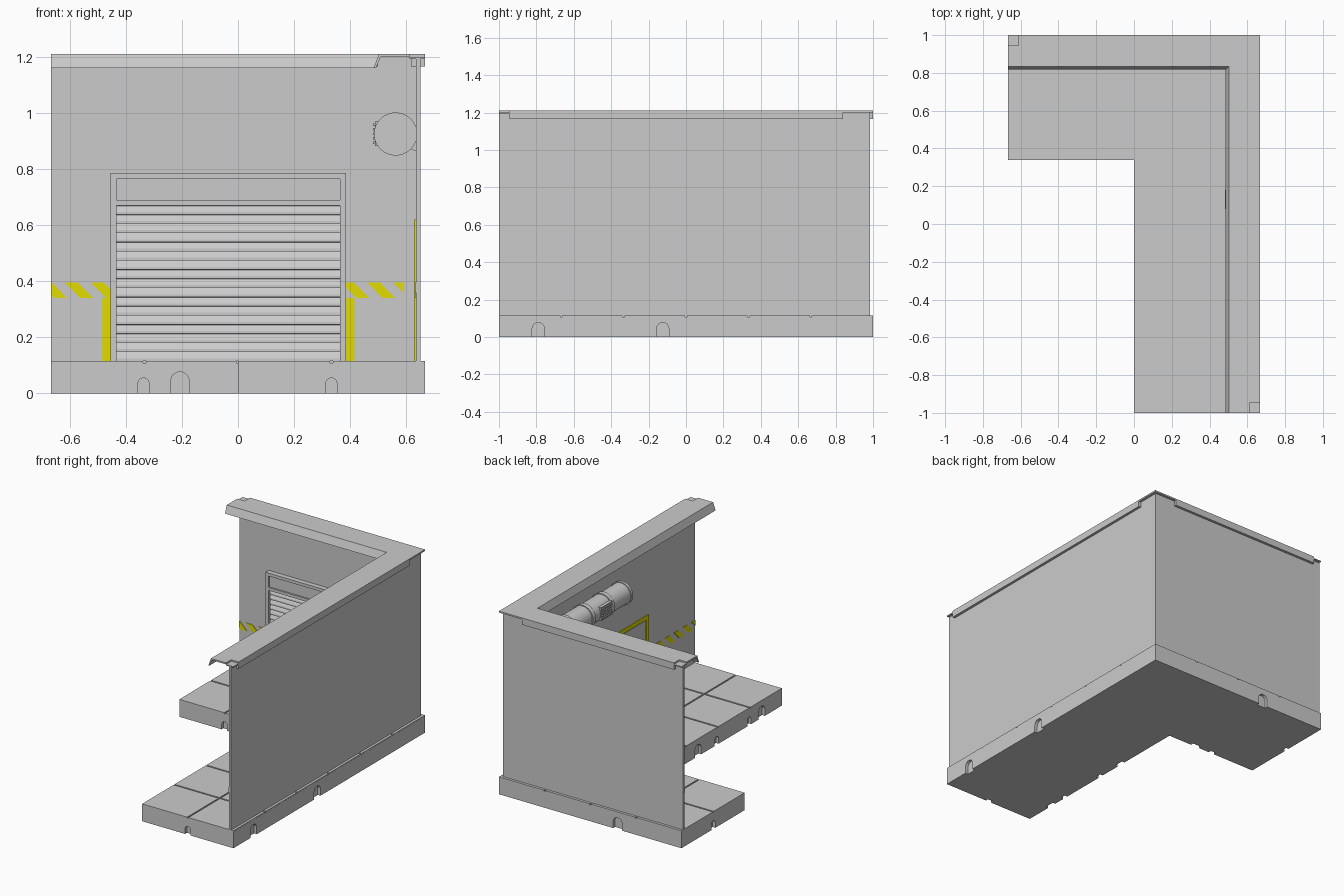
import bpy, bmesh, math
from mathutils import Vector

if "Cube" in bpy.data.objects:
    bpy.data.objects.remove(bpy.data.objects["Cube"])

W = 0.667            # half width in x
IX, IY = 0.635, 0.968  # inner faces of the right and back walls

yellow = bpy.data.materials.new("safety_yellow")
yellow.diffuse_color = (0.75, 0.72, 0.0, 1)
yellow.use_nodes = True
yellow.node_tree.nodes["Principled BSDF"].inputs["Base Color"].default_value = yellow.diffuse_color


def finish(bm, name, mat=None):
    bmesh.ops.recalc_face_normals(bm, faces=bm.faces)
    me = bpy.data.meshes.new(name)
    bm.to_mesh(me)
    bm.free()
    ob = bpy.data.objects.new(name, me)
    bpy.context.collection.objects.link(ob)
    if mat:
        me.materials.append(mat)
    return ob


def add_prism(bm, pts, vec):
    """Extrude the closed outline pts along vec."""
    f = bm.faces.new([bm.verts.new(p) for p in pts])
    r = bmesh.ops.extrude_face_region(bm, geom=[f])
    bmesh.ops.translate(bm, vec=vec, verts=[v for v in r["geom"] if isinstance(v, bmesh.types.BMVert)])


def add_box(bm, x0, x1, y0, y1, z0, z1):
    add_prism(bm, [(x0, y0, z0), (x1, y0, z0), (x1, y1, z0), (x0, y1, z0)], (0, 0, z1 - z0))


def boxes(name, *dims, mat=None):
    bm = bmesh.new()
    for d in dims:
        add_box(bm, *d)
    return finish(bm, name, mat)


# Base slab: L-shaped plinth
bm = bmesh.new()
add_prism(bm, [(0, -1, 0), (W, -1, 0), (W, 1, 0), (-W, 1, 0), (-W, 0.34, 0), (0, 0.34, 0)], (0, 0, 0.108))
base = finish(bm, "base_slab")

# Arched drain notches cut into the base sides: (x, y, big, runs along x)
bm = bmesh.new()
notches = [(-0.337, 0.34, 0, 1), (-0.207, 0.34, 1, 1), (0.333, -1, 0, 1), (-0.2, 1, 1, 1),
           (W, -0.79, 1, 0), (W, -0.125, 1, 0), (-W, 0.667, 0, 0),
           (0, -0.79, 1, 0), (0, -0.66, 0, 0), (0, -0.125, 1, 0), (0, -0.32, 0, 0)]
for x, y, big, along in notches:
    r, h = (0.033, 0.077) if big else (0.02, 0.055)
    prof = [(-r, -0.02)] + [(-r * math.cos(a * math.pi / 8), h - r + r * math.sin(a * math.pi / 8))
                            for a in range(9)] + [(r, -0.02)]
    if along:
        add_prism(bm, [(x + u, y - 0.02, z) for u, z in prof], (0, 0.04, 0))
    else:
        add_prism(bm, [(x - 0.02, y + u, z) for u, z in prof], (0.04, 0, 0))
cutter = finish(bm, "notch_cutter")
cutter.hide_render = True
cutter.hide_viewport = True
mod = base.modifiers.new("notches", "BOOLEAN")
mod.operation = "DIFFERENCE"
mod.solver = "EXACT"
mod.object = cutter

# Floor tiles, with narrow grooves between them
bm = bmesh.new()
T = 1 / 3
for i in range(4):
    for j in range(6):
        x, y = -W + i * T, -1 + j * T
        if i < 2 and j < 4:
            continue
        g = 0.005
        add_box(bm, x + g * (i not in (0, 2) or (i == 2 and j > 3)), min(W, x + T - g * (i < 3)),
                max(y, 0.34) if i < 2 and j == 4 else y + g * (j > 0), y + T - g * (j < 5), 0.1, 0.115)
finish(bm, "floor_tiles")

# Walls
boxes("back_wall", (-W, 0.65, IY, 0.983, 0.08, 1.2))
boxes("right_wall", (IX, 0.65, -1, 0.983, 0.08, 1.2))


# Wall cap: profile of (distance inward, height) swept around the corner with a mitre
def cap(name, prof, trim=0):
    bm = bmesh.new()
    rings = [[bm.verts.new(p) for p in row] for row in (
        [(-W + trim, 1 - d, z) for d, z in prof],
        [(W - d, 1 - d, z) for d, z in prof],
        [(W - d, -1 + trim, z) for d, z in prof])]
    n = len(prof)
    for a, b in zip(rings, rings[1:]):
        for k in range(n):
            bm.faces.new([a[k], a[(k + 1) % n], b[(k + 1) % n], b[k]])
    bm.faces.new(rings[0])
    bm.faces.new(rings[-1])
    finish(bm, name)


cap("wall_cap_inner", [(0.055, 1.21), (0.165, 1.21), (0.183, 1.16), (0.175, 1.16), (0.158, 1.2), (0.055, 1.2)])
cap("wall_cap_outer", [(0, 1.21), (0.055, 1.21), (0.055, 1.2), (0, 1.2)], 0.055)
boxes("wall_cap_lips", (-0.612, 0.5, 0.95, 1, 1.165, 1.202), (W - 0.05, W, -0.945, 0.84, 1.165, 1.202))
boxes("cap_end_steps", (-W, -0.612, 0.945, 1, 1.193, 1.2), (0.612, W, -1, -0.945, 1.193, 1.2))

# Roller shutter frame and header
F = 0.935
boxes("shutter_frame", (-0.455, -0.433, F, IY, 0.115, 0.785), (0.363, 0.385, F, IY, 0.115, 0.785),
      (-0.433, 0.363, F, IY, 0.765, 0.785), (-0.433, 0.363, F, IY, 0.67, 0.69),
      (-0.433, 0.363, F + 0.01, IY, 0.69, 0.765))

# Shutter slats: sawtooth profile
prof, n = [(IY, 0.115)], 17
h = (0.67 - 0.115) / n
for i in range(n):
    z = 0.115 + i * h
    prof += [(0.95, z), (0.95, z + h * 0.3), (0.961, z + h * 0.97)]
prof.append((IY, 0.67))
bm = bmesh.new()
add_prism(bm, [(-0.433, y, z) for y, z in prof], (0.796, 0, 0))
finish(bm, "shutter_slats")


# Yellow hazard bands of slanted stripes, clipped to [a, b] along the wall
def hazard(name, a, b, first, place):
    bm = bmesh.new()
    x, z0, z1 = first, 0.34, 0.395
    while x < b:
        add_prism(bm, [(x, 0, z1), (x + 0.046, 0, z1), (x + 0.1, 0, z0), (x + 0.054, 0, z0)], (0, -0.003, 0))
        x += 0.093
    for lim, s in ((a, -1), (b, 1)):
        r = bmesh.ops.bisect_plane(bm, geom=bm.verts[:] + bm.edges[:] + bm.faces[:],
                                   plane_co=(lim, 0, 0), plane_no=(s, 0, 0), clear_outer=True)
        bmesh.ops.holes_fill(bm, edges=[e for e in r["geom_cut"] if isinstance(e, bmesh.types.BMEdge)])
    for v in bm.verts:
        v.co = place(v.co)
    finish(bm, name, yellow)


on_back = lambda c: Vector((c.x, IY + c.y, c.z))
on_right = lambda c: Vector((IX + c.y, -c.x, c.z))
hazard("hazard_band_left", -W, -0.455, -0.71, on_back)
hazard("hazard_band_right", 0.385, 0.59, 0.368, on_back)
hazard("hazard_band_side_front", 0.55, 1, 0.5, on_right)
hazard("hazard_band_side_back", -0.95, 0.15, -1.0, on_right)
boxes("shutter_yellow_posts", (-0.485, -0.455, IY - 0.004, IY, 0.115, 0.34),
      (0.385, 0.415, IY - 0.004, IY, 0.115, 0.34), mat=yellow)

# Side door with yellow surround on the right wall
D0, D1, DT = -0.51, -0.17, 0.62
boxes("door_surround", (IX - 0.006, IX, D0, D0 + 0.025, 0.115, DT), (IX - 0.006, IX, D1 - 0.025, D1, 0.115, DT),
      (IX - 0.006, IX, D0 + 0.025, D1 - 0.025, DT - 0.025, DT), mat=yellow)
boxes("side_door", (IX - 0.004, IX, D0 + 0.03, D1 - 0.03, 0.115, DT - 0.03))

# Ventilation duct along the right wall: ribbed lathe
CX, CZ, R = 0.562, 0.925, 0.077
Y0, SEG, N = -0.14, 0.2, 4
prof = [(Y0, R)]
for i in range(N):
    a, b = Y0 + i * SEG, Y0 + (i + 1) * SEG
    prof += [(a + 0.018, R), (a + 0.018, R - 0.006), (b - 0.012, R - 0.006), (b - 0.012, R)]
prof.append((Y0 + N * SEG, R))
bm = bmesh.new()
S = 32
rings = [[bm.verts.new((CX + r * math.cos(2 * math.pi * k / S), y, CZ + r * math.sin(2 * math.pi * k / S)))
          for k in range(S)] for y, r in prof]
for a, b in zip(rings, rings[1:]):
    for k in range(S):
        bm.faces.new([a[k], a[(k + 1) % S], b[(k + 1) % S], b[k]])
bm.faces.new(rings[0])
bm.faces.new(rings[-1])
duct = finish(bm, "vent_duct")
bpy.context.view_layer.objects.active = duct
duct.select_set(True)
bpy.ops.object.shade_smooth_by_angle(angle=math.radians(35))

# Louvred outlet on the duct, and wall brackets under it
boxes("duct_outlet", (0.488, 0.51, 0.07, 0.19, 0.883, 0.97),
      *[(0.482, 0.488, 0.08, 0.18, 0.89 + i * 0.016, 0.899 + i * 0.016) for i in range(5)])
bm = bmesh.new()
for y in (-0.04, 0.26, 0.56):
    add_prism(bm, [(IX, y, 0.9), (0.61, y, 0.875), (IX, y, 0.863)], (0, 0.02, 0))
finish(bm, "duct_brackets")
